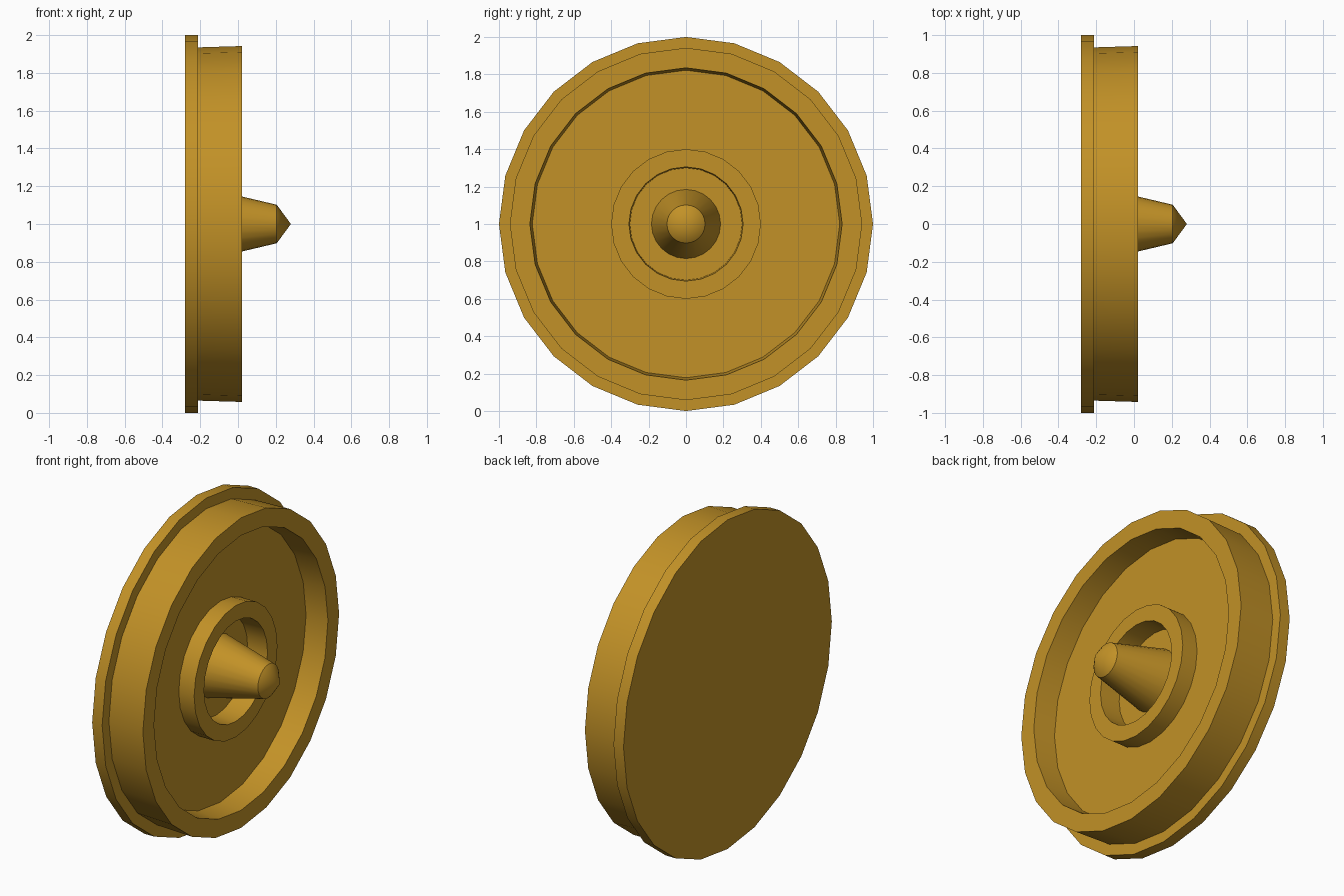
import bpy, bmesh, math

cube = bpy.data.objects.get("Cube")
if cube:
    bpy.data.objects.remove(cube, do_unlink=True)

SEGMENTS = 24

# Single brass colour
brass = bpy.data.materials.new("brass")
brass.use_nodes = True
COLOUR = (0.54, 0.285, 0.02, 1.0)
brass.diffuse_color = COLOUR
brass.node_tree.nodes["Principled BSDF"].inputs["Base Color"].default_value = COLOUR


def lathe(name, profile):
    """Turn an (x, radius) profile around the wheel axis at z = 1."""
    bm = bmesh.new()
    rings = []
    for x, r in profile:
        if r == 0:
            rings.append([bm.verts.new((x, 0, 1))] * SEGMENTS)
            continue
        angles = [2 * math.pi * i / SEGMENTS for i in range(SEGMENTS)]
        rings.append([bm.verts.new((x, r * math.cos(a), 1 + r * math.sin(a))) for a in angles])
    for a, b in zip(rings, rings[1:]):
        for i in range(SEGMENTS):
            j = (i + 1) % SEGMENTS
            corners = list(dict.fromkeys((a[i], a[j], b[j], b[i])))
            bm.faces.new(corners)
    bmesh.ops.recalc_face_normals(bm, faces=bm.faces)
    mesh = bpy.data.meshes.new(name)
    bm.to_mesh(mesh)
    bm.free()
    mesh.materials.append(brass)
    obj = bpy.data.objects.new(name, mesh)
    bpy.context.collection.objects.link(obj)
    bpy.ops.object.select_all(action="DESELECT")
    obj.select_set(True)
    bpy.context.view_layer.objects.active = obj
    bpy.ops.object.shade_smooth_by_angle(angle=math.radians(30))
    return obj


# Wheel: flat back, flange, tread, rim lip, recessed web, raised hub ring and hub well
lathe("wheel", [
    (-0.28, 0), (-0.28, 1.0), (-0.213, 1.0), (-0.213, 0.935),
    (0.02, 0.942), (0.02, 0.835), (-0.118, 0.822),
    (-0.118, 0.40), (-0.015, 0.40), (-0.015, 0.305),
    (-0.145, 0.30), (-0.145, 0),
])

# Tapered axle stub with a pointed end
lathe("axle_stub", [
    (-0.15, 0), (-0.15, 0.186), (0.205, 0.102), (0.28, 0),
])
